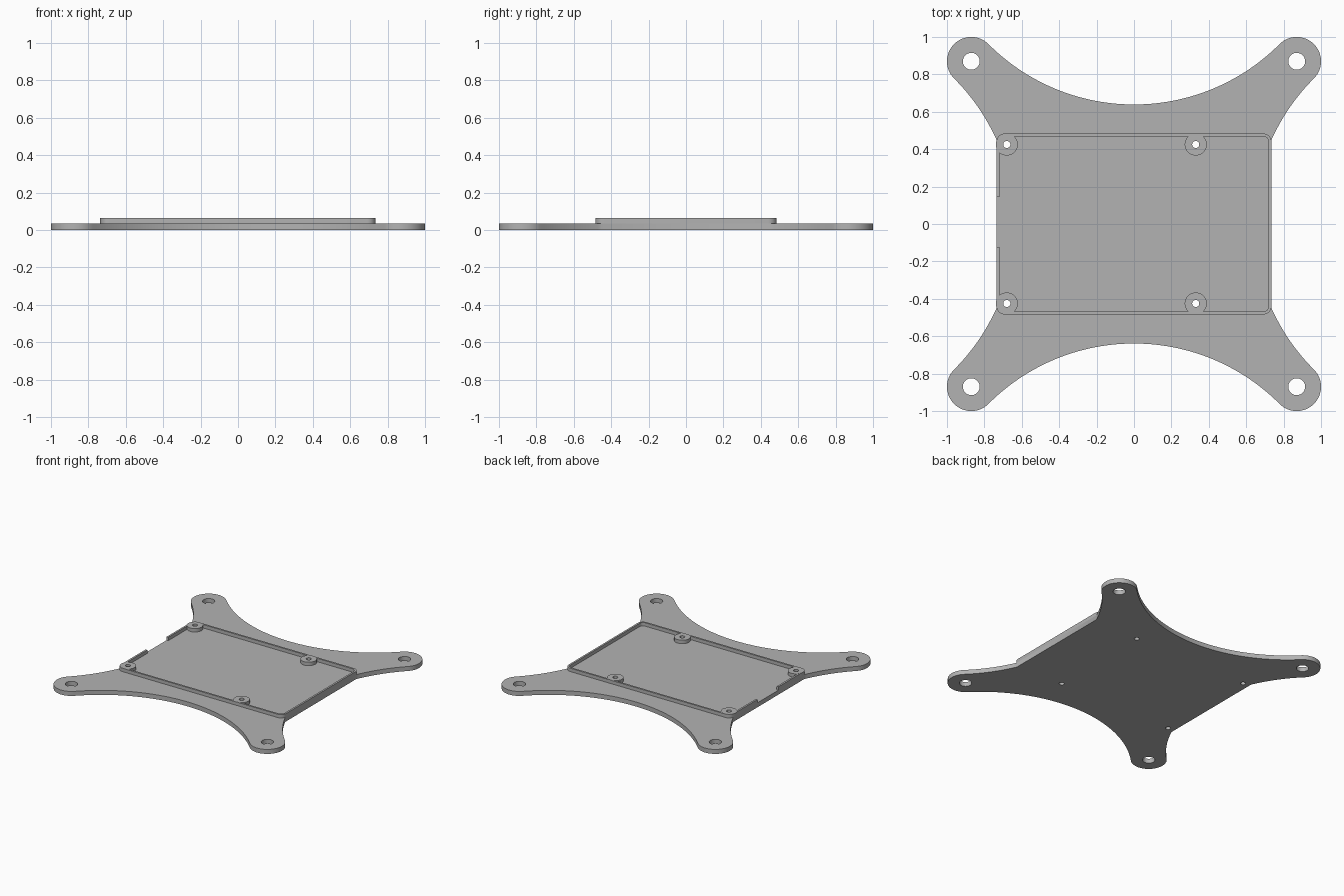
import bpy, math

if "Cube" in bpy.data.objects:
    bpy.data.objects.remove(bpy.data.objects["Cube"])

grey = bpy.data.materials.new("mid grey")
grey.diffuse_color = (0.45, 0.45, 0.45, 1)
grey.use_nodes = True
grey.node_tree.nodes["Principled BSDF"].inputs["Base Color"].default_value = grey.diffuse_color

PLATE_H, RIM_H, BOSS_H = 0.036, 0.063, 0.064
LUG, LUG_R, HOLE_R = 0.87, 0.13, 0.045          # corner lugs
ARC_R, ARC_C = 1.099, 1.738                     # concave edges between lugs
HALF_X, HALF_Y = 0.735, 0.484                   # tray outside
BOSSES = [(x, y) for x in (-0.68, 0.33) for y in (-0.425, 0.425)]
BOSS_R, SCREW_R = 0.059, 0.019


def arc(cx, cy, r, a0, a1, n):
    """Points on an arc, angles in radians."""
    return [(cx + r * math.cos(a0 + (a1 - a0) * i / n),
             cy + r * math.sin(a0 + (a1 - a0) * i / n)) for i in range(n + 1)]


def circle(cx, cy, r, n=40):
    return arc(cx, cy, r, 0, math.tau, n)[:-1]


def slab(name, loops, z0, z1):
    """Extrude closed outlines (inner loops become holes) from z0 to z1."""
    cu = bpy.data.curves.new(name, 'CURVE')
    cu.dimensions, cu.fill_mode, cu.extrude = '2D', 'BOTH', (z1 - z0) / 2
    for pts in loops:
        sp = cu.splines.new('POLY')
        sp.points.add(len(pts) - 1)
        for p, (x, y) in zip(sp.points, pts):
            p.co = (x, y, 0, 1)
        sp.use_cyclic_u = True
    ob = bpy.data.objects.new(name, cu)
    bpy.context.collection.objects.link(ob)
    ob.location.z = (z0 + z1) / 2
    bpy.ops.object.select_all(action='DESELECT')
    ob.select_set(True)
    bpy.context.view_layer.objects.active = ob
    bpy.ops.object.convert(target='MESH')
    ob = bpy.context.view_layer.objects.active
    ob.data.materials.clear()
    ob.data.materials.append(grey)
    bpy.ops.object.shade_smooth_by_angle(angle=math.radians(30))
    return ob


# One quadrant of the plate outline: side edge, side arc, lug, top arc
side_a = math.asin(0.45 / ARC_R)
tan_a = math.atan2(LUG, ARC_C - LUG)
quad = arc(ARC_C, 0, ARC_R, math.pi - side_a, math.pi - tan_a, 16)
quad[0] = (HALF_X, quad[0][1])
quad += arc(LUG, LUG, LUG_R, -tan_a, math.pi / 2 + tan_a, 32)[1:]
quad += arc(0, ARC_C, ARC_R, -math.pi / 2 + tan_a, -math.pi / 2, 28)[1:]
half = quad + [(-x, y) for x, y in reversed(quad[:-1])]
outline = half + [(x, -y) for x, y in reversed(half)]

# Base plate with lug holes and screw holes
lug_holes = [circle(sx * LUG, sy * LUG, HOLE_R) for sx in (-1, 1) for sy in (-1, 1)]
screws = [circle(x, y, SCREW_R, 24) for x, y in BOSSES]
slab("base_plate", [outline] + lug_holes + screws, 0, PLATE_H)


def rim_path(inset, r):
    """Rounded rectangle, open at the notch in the left wall."""
    hx, hy = HALF_X - inset, HALF_Y - inset
    pts = [(-hx, -0.123)]
    for sx, sy, a in ((-1, -1, 180), (1, -1, 270), (1, 1, 0), (-1, 1, 90)):
        a = math.radians(a)
        pts += arc(sx * (hx - r), sy * (hy - r), r, a, a + math.pi / 2, 8)
    return pts + [(-hx, 0.144)]


# Tray rim with its left notch
slab("tray_rim", [rim_path(0, 0.045) + rim_path(0.015, 0.03)[::-1]], PLATE_H, RIM_H)

# Screw bosses
for (x, y), hole in zip(BOSSES, screws):
    slab("screw_boss", [circle(x, y, BOSS_R), hole], PLATE_H, BOSS_H)
